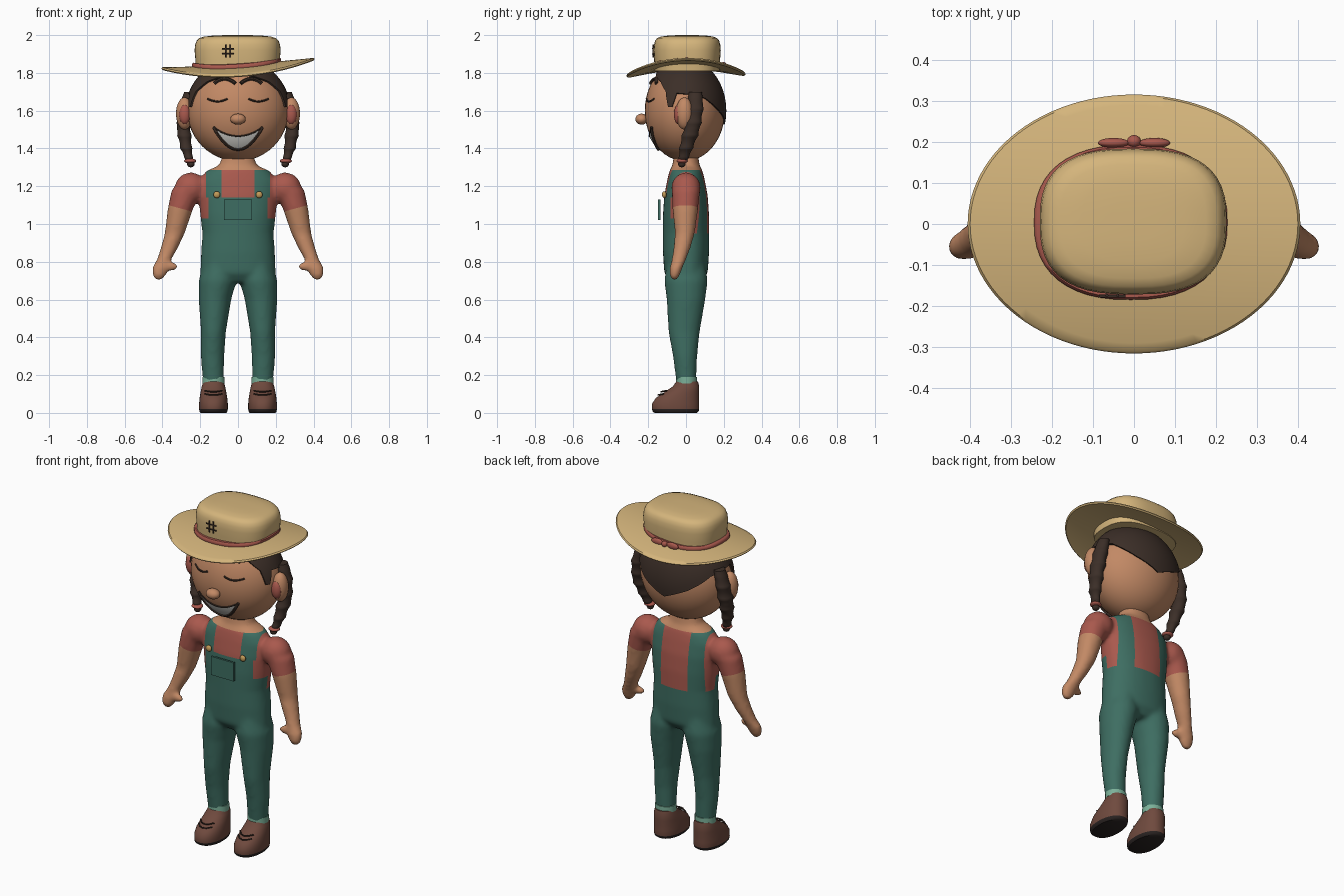
import bpy, bmesh
from math import sin, cos, pi, sqrt, asin, radians, copysign
from mathutils import Vector, Matrix

old = bpy.data.objects.get("Cube")
if old:
    bpy.data.objects.remove(old, do_unlink=True)


def material(name, r, g, b):
    m = bpy.data.materials.new(name)
    m.use_nodes = True
    m.diffuse_color = (r, g, b, 1)
    m.node_tree.nodes["Principled BSDF"].inputs["Base Color"].default_value = (r, g, b, 1)
    return m


SKIN = material("skin", .54, .25, .13)
RED = material("shirt red", .40, .10, .075)
GREEN = material("overall green", .048, .155, .122)
STRAW = material("straw", .66, .46, .20)
HAIR = material("dark brown", .045, .028, .021)
SHOE = material("shoe brown", .16, .068, .048)
TEETH = material("teeth white", .75, .74, .70)
CUFF = material("cuff green", .20, .44, .32)
SOLE = material("sole dark", .022, .016, .015)
GOLD = material("button gold", .55, .33, .10)


def finish(name, bm, *mats):
    bmesh.ops.recalc_face_normals(bm, faces=bm.faces)
    me = bpy.data.meshes.new(name)
    bm.to_mesh(me)
    bm.free()
    for m in mats:
        me.materials.append(m)
    me.polygons.foreach_set("use_smooth", [True] * len(me.polygons))
    me.set_sharp_from_angle(angle=radians(45))
    ob = bpy.data.objects.new(name, me)
    bpy.context.collection.objects.link(ob)
    return ob


def evaluated_mesh(ob):
    return bpy.data.meshes.new_from_object(ob.evaluated_get(bpy.context.evaluated_depsgraph_get()))


def bridge(bm, rings):
    """Skin closed rings of points and cap both ends."""
    rows = [[bm.verts.new(p) for p in ring] for ring in rings]
    n = len(rows[0])
    for a, b in zip(rows, rows[1:]):
        for i in range(n):
            bm.faces.new((a[i], a[(i + 1) % n], b[(i + 1) % n], b[i]))
    bm.faces.new(rows[0])
    bm.faces.new(rows[-1])


def oval(x, y, z, rx, ry, power=2, n=48):
    def sp(v):
        return copysign(abs(v) ** (2 / power), v)
    return [(x + rx * sp(cos(2 * pi * i / n)), y + ry * sp(sin(2 * pi * i / n)), z) for i in range(n)]


def loft(bm, sections, power=2):
    bridge(bm, [oval(*s, power=power) for s in sections])


def ball(bm, centre, radii):
    bmesh.ops.create_uvsphere(bm, u_segments=40, v_segments=24, radius=1,
                              matrix=Matrix.Translation(centre) @ Matrix.Diagonal((*radii, 1)))


def ellipsoid(name, centre, radii, mat):
    bm = bmesh.new()
    ball(bm, centre, radii)
    return finish(name, bm, mat)


def cord(name, points, radius, mat, cyclic=False):
    cu = bpy.data.curves.new(name, "CURVE")
    cu.dimensions = "3D"
    cu.bevel_depth, cu.bevel_resolution, cu.use_fill_caps = radius, 2, True
    sp = cu.splines.new("POLY")
    sp.points.add(len(points) - 1)
    for p, co in zip(sp.points, points):
        p.co = (*co, 1)
    sp.use_cyclic_u = cyclic
    tmp = bpy.data.objects.new(name + " path", cu)
    bpy.context.collection.objects.link(tmp)
    bm = bmesh.new()
    bm.from_mesh(evaluated_mesh(tmp))
    bpy.data.objects.remove(tmp)
    return finish(name, bm, mat)


SIDES = (("left", 1), ("right", -1))

# Body: torso, legs and arms fused into one smooth surface
bm = bmesh.new()
loft(bm, [(0, 0, z, rx, ry) for z, rx, ry in (
    (.69, .12, .08), (.74, .20, .115), (.85, .195, .122), (.95, .188, .122), (1.05, .20, .122),
    (1.15, .21, .115), (1.23, .205, .10), (1.28, .17, .088), (1.31, .10, .072), (1.40, .07, .06))], 2.2)
for _, s in SIDES:
    loft(bm, [(s * x, y, z, rx, ry) for x, y, z, rx, ry in (
        (.13, .002, .15, .055, .052), (.135, -.005, .30, .062, .064), (.13, -.01, .43, .066, .083),
        (.122, 0, .60, .086, .102), (.108, 0, .70, .10, .115), (.10, 0, .80, .08, .10))])
    loft(bm, [(s * x, y, z, rx, ry) for x, y, z, rx, ry in (
        (.25, 0, 1.22, .06, .05), (.272, 0, 1.18, .08, .075), (.305, -.004, 1.08, .067, .068),
        (.335, -.006, .95, .053, .052), (.365, -.022, .87, .045, .045), (.392, -.038, .81, .038, .038),
        (.410, -.052, .77, .046, .034), (.418, -.060, .73, .038, .027), (.420, -.062, .705, .02, .015))])
    ball(bm, (s * .25, 0, 1.19), (.085, .078, .083))
    ball(bm, (s * .355, -.062, .775), (.04, .022, .022))
body = finish("body", bm, SKIN, RED, GREEN)
rem = body.modifiers.new("fuse", "REMESH")
rem.mode, rem.voxel_size = "VOXEL", .012
smo = body.modifiers.new("relax", "SMOOTH")
smo.factor, smo.iterations = .5, 8
bm = bmesh.new()
bm.from_mesh(evaluated_mesh(body))
body.modifiers.clear()

# Clothing borders are cut into the body
cuts = [((0, 0, z), (0, 0, 1)) for z in (1.285, 1.14, 1.03, .95)] + [((0, 0, 0), (0, 1, 0))]
for _, s in SIDES:
    cuts += [((s * x, 0, 0), (1, 0, 0)) for x in (.088, .155, .17)]
    cuts.append(((s * .24, 0, 1.065), (-s * .27, 0, 1)))
for co, no in cuts:
    bmesh.ops.bisect_plane(bm, geom=bm.verts[:] + bm.edges[:] + bm.faces[:],
                           plane_co=co, plane_no=no, dist=1e-5)


def clothing(c):
    x, front = abs(c.x), c.y < 0
    if c.z > 1.285:
        return 0
    if x > .215 + max(0, 1.1 - c.z) * .25:
        return 0 if c.z < 1.065 + (x - .24) * .27 else 1
    if .088 < x < .17 and (x < .155 or c.z > 1.14 or not front):
        return 2
    if front:
        return 2 if c.z < 1.03 or (c.z < 1.14 and x < .155) else 1
    return 2 if c.z < .95 else 1


for f in bm.faces:
    f.material_index = clothing(f.calc_center_median())
    f.smooth = True
bm.to_mesh(body.data)
bm.free()

# Bib pocket and strap buttons
bm = bmesh.new()
bmesh.ops.create_cube(bm, size=1, matrix=Matrix.Translation((0, -.142, 1.075)) @ Matrix.Diagonal((.15, .012, .11, 1)))
finish("bib_pocket", bm, GREEN)
for side, s in SIDES:
    ellipsoid(side + "_button", (s * .112, -.115, 1.155), (.018, .012, .018), GOLD)

# Shoes, cuffs and laces
for side, s in SIDES:
    bm = bmesh.new()
    loft(bm, [(s * .13, y, z, rx, ry) for y, z, rx, ry in (
        (-.055, 0, .068, .112), (-.055, .008, .074, .122), (-.055, .02, .076, .125), (-.055, .05, .076, .124),
        (-.045, .08, .073, .114), (-.022, .11, .068, .092), (0, .14, .062, .070), (.006, .165, .054, .058))], 2.2)
    for f in bm.faces:
        f.material_index = int(f.calc_center_median().z < .019)
    finish(side + "_shoe", bm, SHOE, SOLE)
    bm = bmesh.new()
    loft(bm, [(s * .13, .003, z, .059, .055) for z in (.155, .19)])
    finish(side + "_cuff", bm, CUFF)
    for k, (y, z) in enumerate(((-.132, .112), (-.148, .095))):
        cord(f"{side}_lace_{k + 1}", [(s * .13 + t * .045, y + .03 * t * t, z + .006 * t * t)
                                      for t in (-1, -.5, 0, .5, 1)], .004, HAIR)

# Head
HC, HR = Vector((0, -.006, 1.60)), Vector((.268, .212, .267))
ellipsoid("head", HC, HR, SKIN)


def on_face(x, z, lift=0):
    d = 1 - (x / HR.x) ** 2 - ((z - HC.z) / HR.z) ** 2
    return (x, HC.y - HR.y * sqrt(max(d, 0)) - lift, z)


# Hair cap with a hairline that varies around the head
LINE = ((0, 1.80), (25, 1.775), (45, 1.75), (60, 1.70), (66, 1.62), (72, 1.62),
        (78, 1.69), (95, 1.685), (120, 1.665), (150, 1.59), (180, 1.53))


def hairline(deg):
    for (a, za), (b, zb) in zip(LINE, LINE[1:]):
        if deg <= b:
            return za + (zb - za) * (deg - a) / (b - a)
    return LINE[-1][1]


rings = []
for scale, rows in ((.98, (0,)), (1.035, [k / 14 for k in range(14)] + [.99])):
    for t in rows:
        ring = []
        for i in range(180):
            a = radians(i * 2)
            low = asin((hairline(min(i * 2, 360 - i * 2)) - HC.z) / HR.z)
            p = low + (pi / 2 - low) * t
            ring.append(HC + scale * Vector((HR.x * sin(a) * cos(p), -HR.y * cos(a) * cos(p), HR.z * sin(p))))
        rings.append(ring)
bm = bmesh.new()
bridge(bm, rings)
finish("hair_cap", bm, HAIR)

# Ears, braids, eyes and brows
for side, s in SIDES:
    ellipsoid(side + "_ear", (s * .283, -.008, 1.585), (.045, .046, .085), SKIN)
    ellipsoid(side + "_inner_ear", (s * .282, -.040, 1.58), (.030, .024, .052), RED)
    path = [Vector(p) for p in ((.255, .05, 1.70), (.278, .048, 1.61), (.288, .03, 1.50),
                                (.274, 0, 1.40), (.254, -.018, 1.325))]
    bm = bmesh.new()
    braid = []
    for k in range(49):
        t = k / 48 * 4
        j = min(int(t), 3)
        p = path[j].lerp(path[j + 1], t - j)
        r = (.018 + .03 * sin(pi * (.18 + .78 * k / 48))) * (1 - .16 * abs(cos(pi * k / 8)) * min(k / 20, 1))
        braid.append((s * p.x, p.y, p.z, r * .85, r))
    loft(bm, braid)
    finish(side + "_braid", bm, HAIR)
    ellipsoid(side + "_braid_tie", (s * .253, -.02, 1.334), (.032, .030, .013), RED)
    ellipsoid(side + "_braid_tip", (s * .250, -.022, 1.318), (.020, .020, .018), HAIR)
    steps = [k / 6 - 1 for k in range(13)]
    cord(side + "_closed_eye", [on_face(s * (.108 + .053 * t), 1.649 + .014 * t * t, .001) for t in steps], .005, HAIR)
    cord(side + "_brow", [on_face(s * (.07 + .056 * t), 1.768 - .024 * t * t, .002) for t in steps], .010, HAIR)

# Nose and smiling mouth
ellipsoid("nose", (0, -.235, 1.555), (.041, .033, .029), SKIN)
U = [k / 12 - 1 for k in range(25)]
top = [(.13 * u, 1.465 + .048 * u * u) for u in U]
bottom = [(.13 * u, 1.395 + .118 * u * u) for u in U]
bm = bmesh.new()
cols = [[bm.verts.new(on_face(a[0], b[1] + (a[1] - b[1]) * v / 5, .006)) for v in range(6)]
        for a, b in zip(top, bottom)]
for c, d in zip(cols, cols[1:]):
    for v in range(5):
        bm.faces.new((c[v], d[v], d[v + 1], c[v + 1]))
bmesh.ops.remove_doubles(bm, verts=bm.verts, dist=1e-5)
finish("teeth", bm, TEETH)
cord("lower_lip", [on_face(x, z, .005) for x, z in bottom], .008, HAIR)
cord("upper_lip", [on_face(x, z, .005) for x, z in top], .004, HAIR)


# Hat: saddle-shaped brim, rounded crown, band with bow, patch stitches
def brim_z(x, y):
    return 1.838 + .062 * x + .06 * x * x - .5 * y * y + .015 * y


rings = []
for lift, scales in ((.007, (.05, .4, .6, .8, .92, .985)), (0, (1,)), (-.007, (.985, .92, .8, .6, .4, .05))):
    for k in scales:
        rings.append([(x, y, brim_z(x, y) + lift) for x, y, _ in oval(0, 0, 0, .406 * k, .316 * k, n=96)])
bm = bmesh.new()
bridge(bm, rings)
finish("hat_brim", bm, STRAW)

bm = bmesh.new()
loft(bm, [(-.002, .006, z, .228 * k, .178 * k) for k, z in (
    (.97, 1.81), (.98, 1.87), (1, 1.92), (.985, 1.95), (.95, 1.971), (.89, 1.984),
    (.78, 1.992), (.55, 1.998), (.25, 2.0), (.02, 2.0))], 2.7)
finish("hat_crown", bm, STRAW)

bm = bmesh.new()
bridge(bm, [[(x, y, brim_z(x, y) + h) for x, y, _ in oval(-.008, .004, 0, .236 * k, .189 * k, 2.4)]
            for k, h in ((.98, 0), (1, .006), (1, .02), (.97, .027))])
finish("hat_band", bm, RED)
for side, s in SIDES:
    ellipsoid(side + "_bow_loop", (s * .05, .198, brim_z(0, .2) + .018), (.038, .012, .019), RED)
ellipsoid("bow_knot", (0, .202, brim_z(0, .2) + .018), (.017, .015, .017), RED)
for k in (-1, 1):
    cord(f"stitch_upright_{k + 2}", [(-.053 + k * .013, -.174, 1.915 + h) for h in (-.034, .034)], .004, HAIR)
    cord(f"stitch_across_{k + 2}", [(-.053 + h, -.176, 1.915 + k * .014) for h in (-.032, .032)], .004, HAIR)
